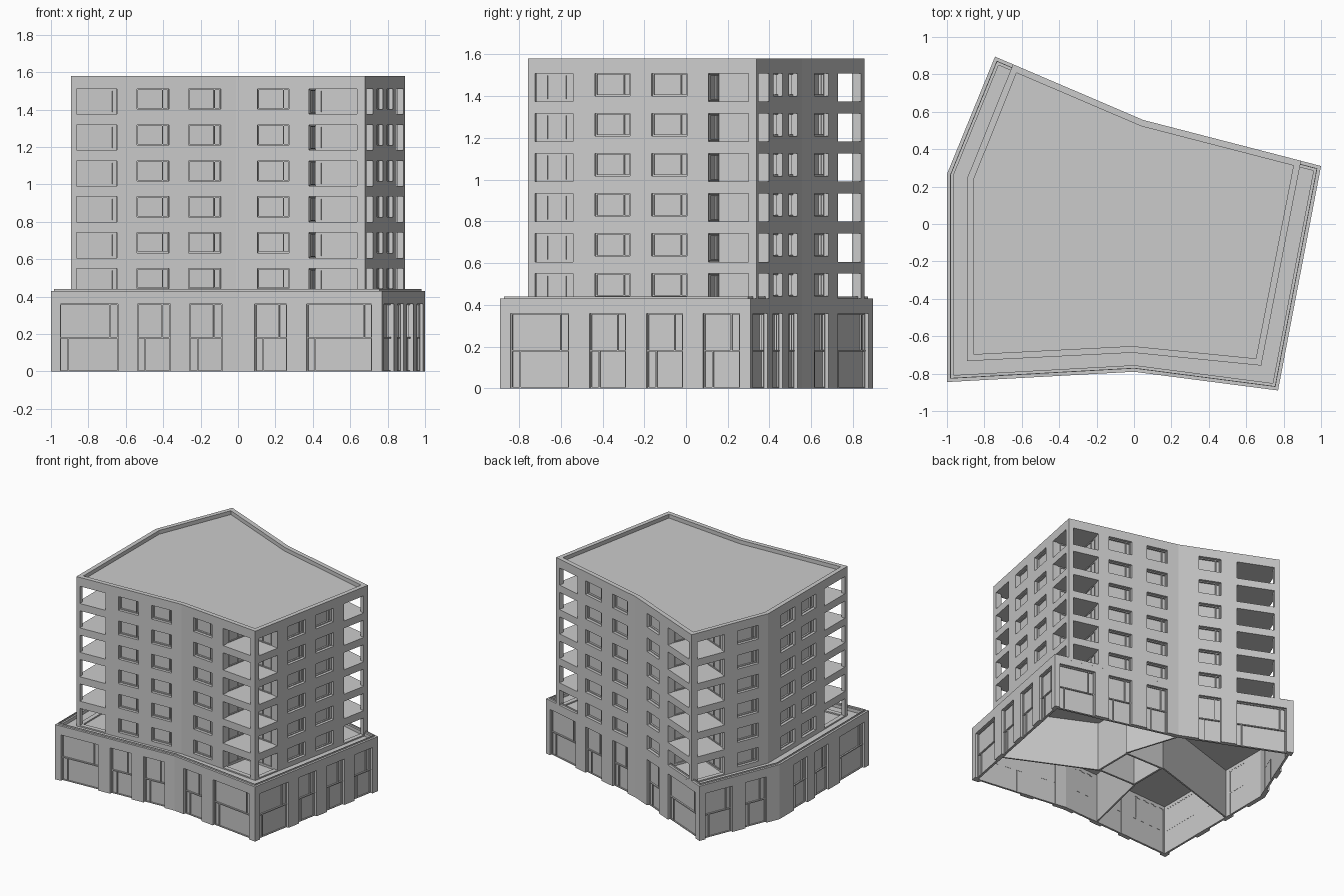
import bpy, bmesh
from mathutils import Vector as V

if "Cube" in bpy.data.objects:
    bpy.data.objects.remove(bpy.data.objects["Cube"])

# Outlines, counter-clockwise: A B C D E F G (B, E, G are gentle creases)
PODIUM = [V(p) for p in [(-1, -.845), (0, -.79), (.77, -.89), (1, .31), (.05, .556), (-.743, .895), (-1, .267)]]
TOWER = [V(p) for p in [(-.893, -.733), (-.01, -.688), (.68, -.757), (.893, .338), (.05, .556), (-.647, .854), (-.89, .25)]]
WALL = .035
FLOORS, PITCH = 6, .192

# Openings per wall segment, as distances from the segment start
POD_OPEN = [[(.05, .36), (.463, .64), (.743, .917)], [(.09, .262), (.37, .72)],
            [(.05, .334), (.436, .612), (.714, .89), (.99, 1.167)],
            [(.04, .32), (.43, .61), (.73, .895)], [(.154, .32), (.437, .81)],
            [(.05, .28), (.39, .57)], [(.18, .35), (.44, .61), (.75, 1.06)]]
TOW_OPEN = [[(.03, .246), (.353, .524), (.63, .802)], [(.114, .285), (.392, .65)],
            [(.035, .22), (.326, .497), (.604, .776), (.88, 1.075)],
            [(.035, .235), (.32, .5), (.62, .785)], [(.154, .32), (.437, .72)],
            [(.05, .28), (.39, .57)], [(.16, .33), (.42, .59), (.70, .95)]]
# Loggia at each true corner: extent back along previous wall, along next wall
LOGGIA = {0: (.28, .246), 2: (.305, .22), 3: (.24, .235), 5: (.32, .28)}


def inset(poly, d):
    out = []
    for i, p in enumerate(poly):
        a = (p - poly[i - 1]).normalized()
        b = (poly[(i + 1) % len(poly)] - p).normalized()
        na, nb = V((-a.y, a.x)), V((-b.y, b.x))
        out.append(p + (na + nb) * (d / (1 + na.dot(nb))))
    return out


def finish(name, bm):
    bmesh.ops.recalc_face_normals(bm, faces=bm.faces)
    me = bpy.data.meshes.new(name)
    bm.to_mesh(me)
    bm.free()
    ob = bpy.data.objects.new(name, me)
    bpy.context.collection.objects.link(ob)
    return ob


def add_prism(bm, poly, z0, z1):
    lo = [bm.verts.new((p.x, p.y, z0)) for p in poly]
    hi = [bm.verts.new((p.x, p.y, z1)) for p in poly]
    bm.faces.new(lo[::-1])
    bm.faces.new(hi)
    for i in range(len(poly)):
        j = (i + 1) % len(poly)
        bm.faces.new((lo[i], lo[j], hi[j], hi[i]))


def prism(name, poly, z0, z1):
    bm = bmesh.new()
    add_prism(bm, poly, z0, z1)
    return finish(name, bm)


def ring(name, outer, inner, z0, z1):
    bm = bmesh.new()
    loops = [[bm.verts.new((p.x, p.y, z)) for p in poly]
             for poly, z in ((outer, z0), (outer, z1), (inner, z1), (inner, z0))]
    n = len(outer)
    for k in range(4):
        a, b = loops[k], loops[(k + 1) % 4]
        for i in range(n):
            j = (i + 1) % n
            bm.faces.new((a[i], a[j], b[j], b[i]))
    return finish(name, bm)


def bar(bm, p, q, a, b, d0, d1, z0, z1):
    """Box along wall p->q from a to b, between inward depths d0 and d1."""
    u = (q - p).normalized()
    n = V((-u.y, u.x))
    add_prism(bm, [p + u * a + n * d0, p + u * b + n * d0, p + u * b + n * d1, p + u * a + n * d1], z0, z1)


def frame(bm, p, q, a, b, d0, d1, z0, z1, w=.006):
    bar(bm, p, q, a, a + w, d0, d1, z0, z1)
    bar(bm, p, q, b - w, b, d0, d1, z0, z1)
    bar(bm, p, q, a + w, b - w, d0, d1, z1 - w, z1)
    bar(bm, p, q, a + w, b - w, d0, d1, z0, z0 + w)


def cut(ob, bm):
    """Subtract the boxes in bm from a wall."""
    cutter = finish("cutter", bm)
    cutter.hide_render = True
    m = ob.modifiers.new("openings", 'BOOLEAN')
    m.operation, m.solver, m.object = 'DIFFERENCE', 'EXACT', cutter
    dg = bpy.context.evaluated_depsgraph_get()
    me = bpy.data.meshes.new_from_object(ob.evaluated_get(dg))
    ob.modifiers.clear()
    ob.data = me
    bpy.data.objects.remove(cutter)


def openings(poly, opens, i):
    """Yield wall ends, span, and whether the span is a corner loggia."""
    for k, (a, b) in enumerate(opens[i]):
        corner = (k == 0 and i in LOGGIA) or (k == len(opens[i]) - 1 and (i + 1) % 7 in LOGGIA)
        yield poly[i], poly[(i + 1) % 7], a, b, corner


# Podium: outer wall, shop glazing and frames
pod_in = inset(PODIUM, WALL)
podium = ring("podium_wall", PODIUM, pod_in, 0, .43)
glass, frames = bmesh.new(), bmesh.new()
for i in range(7):
    cuts = bmesh.new()
    for p, q, a, b, corner in openings(PODIUM, POD_OPEN, i):
        bar(cuts, p, q, a, b, -.05, WALL + .005, -.02, .36)
        bar(glass, p, q, a, b, .027, .033, 0, .36)
        frame(frames, p, q, a, b, .018, .034, 0, .36)
        bar(frames, p, q, a, b, .016, .034, .177, .185)
        bar(frames, p, q, a + .04, a + .047, .018, .034, .006, .18)
        bar(frames, p, q, b - .047, b - .04, .018, .034, .18, .355)
    cut(podium, cuts)
finish("shop_glazing", glass)
finish("shop_frames", frames)
prism("podium_deck", pod_in, .385, .405)
ring("terrace_rail", inset(PODIUM, .017), inset(PODIUM, .021), .42, .441)

# Podium interior: open core and dividing walls
core = [V(p) for p in [(-.17, -.2), (.17, -.2), (.17, .12), (-.17, .12)]]
ring("core_wall", core, inset(core, .015), 0, .39)
bm = bmesh.new()
ends = [V((-.3, -.765)), V((.81, -.5)), pod_in[4], V((-.965, -.13))]
for start, end in zip(core, ends):
    bar(bm, start, end, 0, (end - start).length, -.006, .006, 0, .39)
finish("dividing_walls", bm)

# Tower: facade with window and loggia openings on every floor
tow_in = inset(TOWER, WALL)
tower = ring("tower_wall", TOWER, tow_in, .405, 1.58)
frames = bmesh.new()
for i in range(7):
    cuts = bmesh.new()
    for f in range(FLOORS):
        dz = f * PITCH
        for p, q, a, b, corner in openings(TOWER, TOW_OPEN, i):
            z0, z1 = (.415 if corner else .442) + dz, .55 + dz
            bar(cuts, p, q, a, b, -.05, WALL + .005, z0, z1)
            if not corner:
                frame(frames, p, q, a, b, .022, .036, z0, z1)
                bar(frames, p, q, b - .036, b - .03, .022, .036, z0, z1)
    cut(tower, cuts)

# Tower body with notched corners; its faces act as panes behind the frames
body = []
for i, c in enumerate(tow_in):
    if i in LOGGIA:
        back = (tow_in[i - 1] - c).normalized() * (LOGGIA[i][0] - WALL + .005)
        fwd = (tow_in[(i + 1) % 7] - c).normalized() * (LOGGIA[i][1] - WALL + .005)
        notch = [c + back, c + back + fwd, c + fwd]
        body += notch
        # Balcony door frames on the two loggia back walls
        for p, q in zip(notch, notch[1:]):
            L = (q - p).length
            for f in range(FLOORS):
                z = f * PITCH
                frame(frames, p, q, .025, L - .025, -.006, .002, .42 + z, .545 + z)
                bar(frames, p, q, L * .6, L * .6 + .007, -.006, .002, .42 + z, .545 + z)
    else:
        body.append(c)
finish("window_frames", frames)
prism("tower_body", body, .40, 1.545)

# Floor slabs closing the loggias, and the roof behind the parapet
for f in range(FLOORS - 1):
    prism("floor_slab", tow_in, .55 + f * PITCH, .607 + f * PITCH)
prism("roof_slab", tow_in, 1.51, 1.55)
